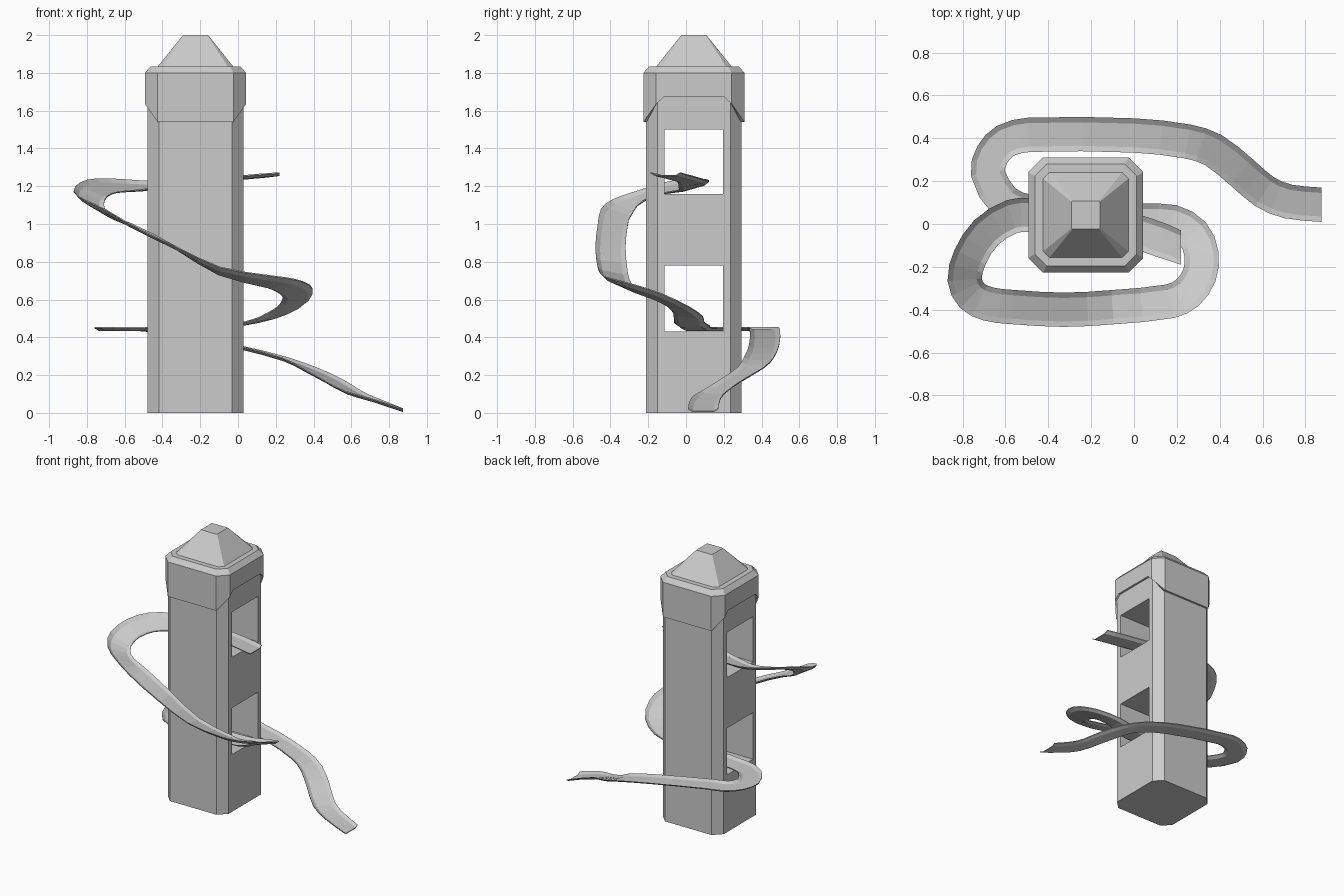
import bpy
from mathutils import Vector

if "Cube" in bpy.data.objects:
    bpy.data.objects.remove(bpy.data.objects["Cube"])

CX, CY = -0.225, 0.042   # tower axis


def make_object(name, verts, faces):
    mesh = bpy.data.meshes.new(name)
    mesh.from_pydata(verts, [], faces)
    mesh.update()
    ob = bpy.data.objects.new(name, mesh)
    bpy.context.collection.objects.link(ob)
    bpy.context.view_layer.objects.active = ob
    bpy.ops.object.select_all(action='DESELECT')
    ob.select_set(True)
    bpy.ops.object.mode_set(mode='EDIT')
    bpy.ops.mesh.select_all(action='SELECT')
    bpy.ops.mesh.normals_make_consistent(inside=False)
    bpy.ops.object.mode_set(mode='OBJECT')
    return ob


def loft(name, rings):
    n = len(rings[0])
    verts = [p for r in rings for p in r]
    faces = [(k * n + i, k * n + (i + 1) % n, (k + 1) * n + (i + 1) % n, (k + 1) * n + i)
             for k in range(len(rings) - 1) for i in range(n)]
    faces += [tuple(range(n)), tuple(range((len(rings) - 1) * n, len(rings) * n))]
    return make_object(name, verts, faces)


def octagon(h, c, z, mid=None):
    """Square ring with cut corners; mid adds two points on each x side."""
    right = [(h, -h + c), (h, -mid), (h, mid), (h, h - c)] if mid else [(h, -h + c), (h, h - c)]
    left = [(-x, -y) for x, y in right]
    pts = [(h - c, -h)] + right + [(h - c, h), (-h + c, h)] + left + [(-h + c, -h)]
    height = z if callable(z) else (lambda y: z)
    return [(CX + x, CY + y, height(y)) for x, y in pts]


# Tower shaft with two window tunnels running left to right
tower = loft("tower_shaft", [octagon(0.253, 0.06, 0), octagon(0.253, 0.06, 1.79)])
for z0, z1 in ((0.43, 0.78), (1.16, 1.50)):
    bpy.ops.mesh.primitive_cube_add(size=1, location=(CX, 0.042, (z0 + z1) / 2))
    cutter = bpy.context.object
    cutter.scale = (1, 0.31, z1 - z0)
    cutter.hide_render = True
    mod = tower.modifiers.new("window", 'BOOLEAN')
    mod.operation, mod.solver, mod.object = 'DIFFERENCE', 'EXACT', cutter
    bpy.context.view_layer.objects.active = tower
    bpy.ops.object.modifier_apply(modifier=mod.name)
    bpy.data.objects.remove(cutter)


# Cap with arched lower edge on the x sides
def arch(y):
    y = abs(y)
    return 1.672 if y < 0.18 else 1.635 if y < 0.21 else 1.54


loft("tower_cap", [octagon(0.25, 0.05, arch, 0.16),
                   octagon(0.268, 0.068, arch, 0.16),
                   octagon(0.268, 0.068, 1.80, 0.16),
                   octagon(0.237, 0.055, 1.835, 0.16)])

# Tapered roof with flat top
loft("roof", [octagon(0.203, 0.03, 1.83), octagon(0.066, 0.004, 2.0)])

# Slide centre line: x, y, z, bank (right edge height minus left edge height)
path = [
    (0.22, -0.11, 1.26, 0), (0.04, -0.045, 1.243, 0), (-0.22, 0.03, 1.22, 0),
    (-0.48, 0.042, 1.195, .04), (-0.57, 0.035, 1.195, .055), (-0.69, -0.04, 1.193, .07),
    (-0.765, -0.155, 1.17, .07), (-0.79, -0.26, 1.125, .07), (-0.755, -0.335, 1.085, .06),
    (-0.68, -0.373, 1.045, .04), (-0.57, -0.387, 0.99, 0), (-0.33, -0.4, 0.87, 0),
    (-0.1, -0.388, 0.745, .03), (0.17, -0.36, 0.685, .055), (0.25, -0.32, 0.665, .06),
    (0.305, -0.24, 0.64, .05), (0.315, -0.14, 0.605, .03), (0.275, -0.045, 0.555, 0),
    (0.18, 0.01, 0.51, -.02), (0.04, 0.016, 0.47, 0), (-0.22, 0.045, 0.45, 0),
    (-0.48, 0.055, 0.44, 0), (-0.605, 0.105, 0.44, 0), (-0.682, 0.238, 0.44, 0),
    (-0.66, 0.325, 0.44, 0), (-0.6, 0.388, 0.44, 0), (-0.49, 0.416, 0.437, 0),
    (0, 0.413, 0.345, 0), (0.25, 0.385, 0.28, 0), (0.37, 0.345, 0.23, 0),
    (0.5, 0.243, 0.165, 0), (0.61, 0.15, 0.103, 0), (0.72, 0.105, 0.065, 0),
    (0.874, 0.09, 0.01, 0)]
pts = [Vector(p) for p in path]


# Halve the spans with a smooth cubic midpoint, weighted by span length
def midpoint(i):
    a, b = pts[i], pts[i + 1]
    p, q = pts[max(i - 1, 0)], pts[min(i + 2, len(pts) - 1)]
    d = (b - a).length
    ta = (b - p) / max((a - p).length + d, 1e-6)
    tb = (q - a) / max((q - b).length + d, 1e-6)
    return (a + b) / 2 + (ta - tb) * d / 8


line = []
for i in range(len(pts) - 1):
    line += [pts[i], midpoint(i)]
line.append(pts[-1])

# Shallow trough cross-section: across, up
section = [(-0.08, 0.014), (-0.055, 0.0), (0.055, 0.0), (0.08, 0.014),
           (0.08, 0.008), (0.055, -0.006), (-0.055, -0.006), (-0.08, 0.008)]
rings = []
for i, p in enumerate(line):
    if i == 0:
        t = Vector((-1, 0))
    elif i == len(line) - 1:
        t = Vector((1, 0))
    else:
        u, v = (line[i] - line[i - 1]).xy, (line[i + 1] - line[i]).xy
        t = (u.normalized() + v.normalized()).normalized()
    side = Vector((t.y, -t.x))
    rings.append([(p.x + side.x * s, p.y + side.y * s, p.z + h + p.w * s / 0.16)
                  for s, h in section])
loft("slide", rings)
